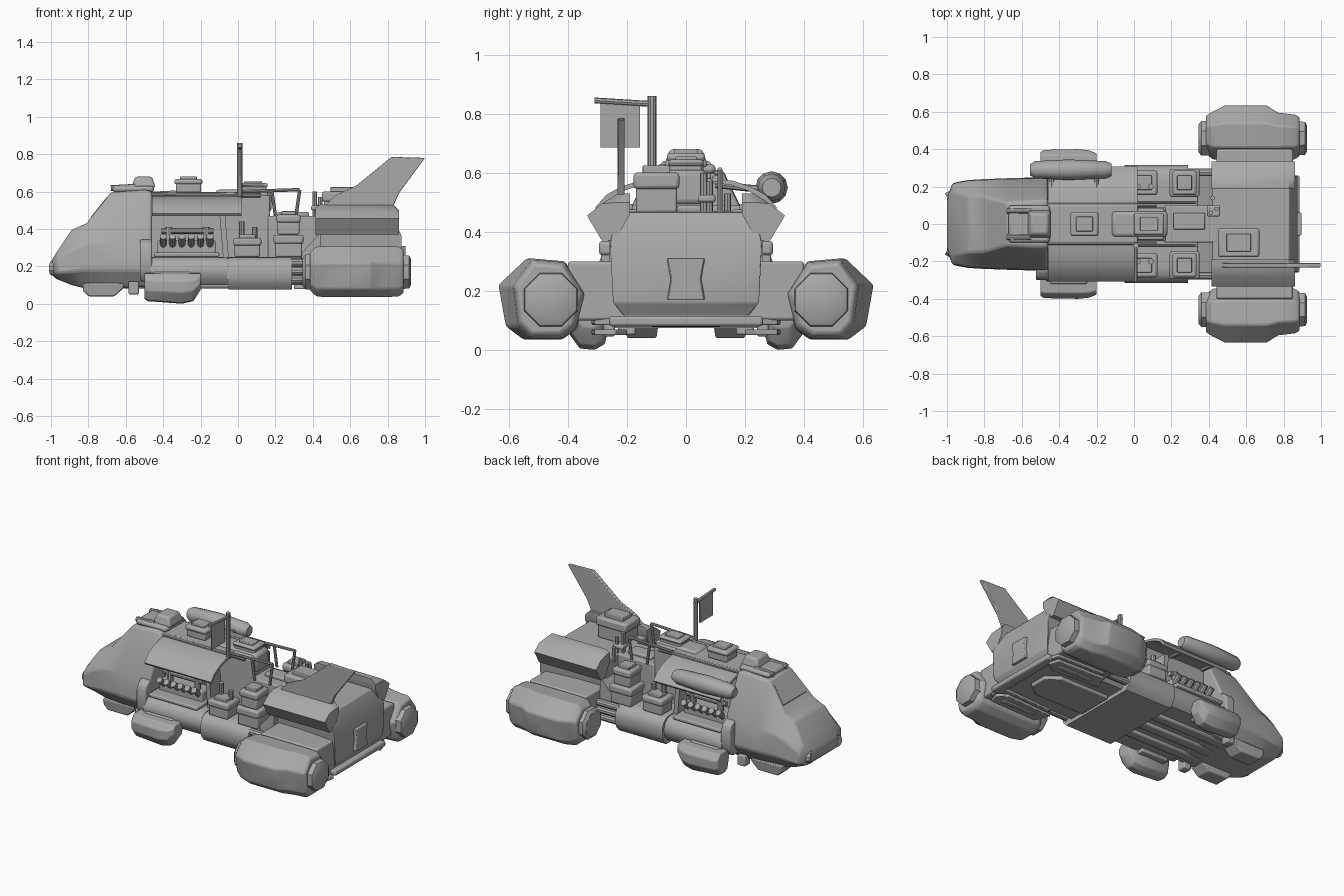
import bpy, bmesh, math
from mathutils import Vector

cube = bpy.data.objects.get("Cube")
if cube:
    bpy.data.objects.remove(cube, do_unlink=True)

grey = bpy.data.materials.new("hull_grey")
grey.use_nodes = True
grey.diffuse_color = (0.4, 0.4, 0.4, 1)
grey.node_tree.nodes["Principled BSDF"].inputs["Base Color"].default_value = (0.4, 0.4, 0.4, 1)


def finish(name, bm, bevel=0.0):
    bmesh.ops.recalc_face_normals(bm, faces=bm.faces)
    mesh = bpy.data.meshes.new(name)
    bm.to_mesh(mesh)
    bm.free()
    ob = bpy.data.objects.new(name, mesh)
    bpy.context.collection.objects.link(ob)
    mesh.materials.append(grey)
    if bevel:
        mod = ob.modifiers.new("bevel", "BEVEL")
        mod.width, mod.segments, mod.limit_method = bevel, 2, "ANGLE"
    bpy.ops.object.select_all(action="DESELECT")
    ob.select_set(True)
    bpy.context.view_layer.objects.active = ob
    bpy.ops.object.shade_smooth_by_angle(angle=math.radians(35))
    return ob


def loft(name, rings, bevel=0.0):
    """Skin a list of equal-length rings of points and cap both ends."""
    bm = bmesh.new()
    vs = [[bm.verts.new(p) for p in r] for r in rings]
    n = len(vs[0])
    for a, b in zip(vs, vs[1:]):
        for i in range(n):
            bm.faces.new((a[i], a[(i + 1) % n], b[(i + 1) % n], b[i]))
    bm.faces.new(vs[0])
    bm.faces.new(vs[-1])
    return finish(name, bm, bevel)


def extrude_x(name, prof, x0, x1, bevel=0.0):
    return loft(name, [[(x, y, z) for y, z in prof] for x in (x0, x1)], bevel)


def both(half):
    """Close a half section (bottom to top) by mirroring it across y."""
    return half + [(-y, z) for y, z in reversed(half)]


def box(name, x0, x1, y0, y1, z0, z1, bevel=0.008):
    return extrude_x(name, [(y0, z0), (y1, z0), (y1, z1), (y0, z1)], x0, x1, bevel)


def tube(name, a, b, r, sides=10):
    a, b = Vector(a), Vector(b)
    bm = bmesh.new()
    bmesh.ops.create_cone(bm, cap_ends=True, segments=sides, radius1=r, radius2=r, depth=(b - a).length)
    rot = (b - a).to_track_quat("Z", "Y").to_matrix().to_4x4()
    bmesh.ops.transform(bm, matrix=rot, verts=bm.verts)
    bmesh.ops.translate(bm, vec=(a + b) / 2, verts=bm.verts)
    return finish(name, bm)


def crate(name, x, y, z, lx, ly, lz):
    """Stacked crate: base, overhanging lid, small handle plate."""
    box(name + "_base", x - lx * .45, x + lx * .45, y - ly * .45, y + ly * .45, z, z + lz * .6)
    box(name + "_lid", x - lx / 2, x + lx / 2, y - ly / 2, y + ly / 2, z + lz * .5, z + lz * .85, .012)
    box(name + "_plate", x - lx * .3, x + lx * .3, y - ly * .3, y + ly * .3, z + lz * .8, z + lz, .004)


# Cockpit: x, bottom z, bottom half width, half width, side low z, side high z, top half width, top z
stations = [
    (-1.0, .16, .09, .14, .17, .21, .11, .225), (-.97, .13, .14, .22, .16, .24, .17, .275),
    (-.89, .10, .15, .235, .17, .29, .15, .395), (-.81, .08, .16, .24, .18, .32, .15, .43),
    (-.68, .08, .18, .245, .18, .33, .115, .595), (-.5, .09, .19, .25, .18, .36, .125, .61),
    (-.46, .10, .19, .25, .18, .36, .125, .60)]
loft("cockpit_hull", [[(s[0], y, z) for y, z in both(
    [(s[2], s[1]), (s[3], s[4]), (s[3] * .98, s[5]), (s[6], s[7])])] for s in stations], .012)

# Windscreen as a thin plate hugging the sloped nose
loft("windscreen", [[(x, y, z + d) for x, y, z in
     ((-.785, -.12, .458), (-.785, .12, .458), (-.70, .095, .565), (-.70, -.095, .565))] for d in (0, .008)])

# Sensor turret on the cabin roof
box("turret_base", -.67, -.45, -.10, .10, .595, .63, .015)
loft("turret_dome", [[(x, y, z) for x, y in ((x0, -w), (x1, -w), (x1, w), (x0, w))]
                     for x0, x1, w, z in ((-.57, -.44, .075, .62), (-.55, -.46, .055, .68))], .012)
for s in (1, -1):
    tube("turret_sensor", (-.68, s * .07, .618), (-.55, s * .07, .625), .016)

# Lower hull with rounded flanks, in two plated lengths
def hull_section(w, b, t):
    return both([(.2, b), (w - .04, b), (w - .012, b + .03), (w, b + .065), (w, t - .06),
                 (w - .015, t - .025), (w - .045, t - .003), (w - .09, t)])
extrude_x("front_flank", hull_section(.305, .10, .25), -.47, -.055)
extrude_x("middle_flank", hull_section(.315, .075, .25), -.05, .29)
extrude_x("rear_core", hull_section(.27, .10, .25), .28, .84)
extrude_x("collar", hull_section(.30, .12, .345), -.525, -.46, .008)

# Belly plate: long tapered octagon under the hull
plate = [(.22, .0), (.30, .07), (.30, .12), (.66, .12), (.74, .06)]
loft("belly_plate", [[(x, y, z) for x, y in plate[1:] + [(x, -y) for x, y in reversed(plate[1:])]] for z in (.078, .11)], .006)
for y in (-.12, 0, .12):
    box("belly_rib", -.62, -.04, y - .035, y + .035, .082, .13, .012)

# Spine, roof and overhanging side panels
box("spine_wall", -.47, .17, -.09, .09, .24, .58)
box("spine_rear", .16, .45, -.10, .10, .24, .47)
box("roof_walkway", -.47, .02, -.10, .10, .57, .598, .006)
box("roof_rear", .02, .16, -.085, .085, .56, .60)
for s in (1, -1):
    # Thin curved awning over the engine bay
    arc = [(.09, .58), (.16, .573), (.22, .553), (.27, .525), (.308, .482)]
    extrude_x("side_awning", [(s * y, z) for y, z in arc + [(y - .01, z - .014) for y, z in reversed(arc)]], -.46, .02)
    tube("roof_rail", (-.46, s * .1, .585), (.12, s * .1, .58), .012)

    # Engine bay with a row of cylinders
    box("engine_block", -.43, -.12, min(s * .1, s * .2), max(s * .1, s * .2), .24, .34)
    for i in range(6):
        x = -.40 + i * .05
        tube("engine_cylinder", (x, s * .17, .30), (x, s * .24, .36), .019, 10)
    tube("engine_pipe", (-.41, s * .17, .39), (-.13, s * .17, .39), .016)
    for x in (-.37, -.17):
        tube("pipe_stub", (x, s * .17, .33), (x, s * .17, .41), .02)
    box("engine_tray", -.45, -.10, s * .2 - .08, s * .2 + .08, .25, .275)
    loft("bulkhead_strut", [[(x + d, s * y, z) for x, d, z in
         ((-.08, 0, .25), (-.08, .03, .25), (-.10, .03, .49), (-.10, 0, .49))] for y in (.08, .2)])

    # Side deck cargo and posts
    crate("small_crate", .05, s * .22, .25, .15, .13, .12)
    crate("large_crate", .27, s * .22, .25, .16, .15, .14)
    crate("upper_crate", .27, s * .22, .37, .13, .13, .125)
    for x, z in ((.02, .44), (.09, .41)):
        tube("deck_post", (x, s * .2, .3), (x, s * .2, z), .016)
    for a, b in (((.02, .60), (.33, .61)), ((.20, .47), (.18, .61)), ((.31, .47), (.33, .61))):
        tube("deck_railing", (a[0], s * .115, a[1]), (b[0], s * .115, b[1]), .009, 8)
    for z in (.13, .175, .22):
        tube("coupling_pipe", (.28, s * .275, z), (.44, s * .275, z), .022)
    loft("wing_root", [[(x, s * y, z) for y, z in ((.05, .2), (.26, .2), (.26, t), (.05, t))]
                       for x, t in ((.34, .27), (.44, .38))])

# Rooftop cargo
crate("front_roof_crate", -.265, 0, .595, .15, .13, .085)
crate("middle_roof_crate", .08, 0, .59, .16, .12, .065)
crate("rear_deck_crate", .56, -.10, .465, .22, .155, .16)
box("roof_cowl", -.12, .18, -.07, .07, .49, .61, .02)
for x, y, h in ((.41, .06, .60), (.44, .08, .57), (.42, .14, .53)):
    tube("antenna_mast", (x, y, .44), (x, y, h), .012, 8)
box("antenna_panel", .39, .46, .04, .10, .50, .525)
box("spine_hatch", .21, .38, -.03, .06, .465, .49)

# Tail body: side profile with a sloped stern, narrowing towards the deck
stern = [(.42, .10, .2), (.84, .10, .2), (.875, .16, .25), (.875, .36, .26), (.83, .465, .235), (.42, .47, .235)]
loft("tail_body", [[(x, s * w, z) for x, z, w in stern] for s in (-1, 1)], .006)
box("tail_crossbeam", .44, .85, -.40, .40, .10, .30, .01)
loft("stern_hatch", [[(x, y, z) for y, z in both([(w, .17), (w * .8, .24), (w, .31)])]
                     for x, w in ((.85, .07), (.895, .06))], .004)
box("stern_lip", .82, .885, -.26, .26, .08, .115, .01)

for s in (1, -1):
    # Upper fairings beside the tail deck
    loft("tail_fairing", [[(x, s * y, z) for y, z in
         ((.19, .46), (.19, t), (.23, t), (.285, .495), (.335, .455), (.285, .37), (.24, .37))]
         for x, t in ((.415, .515), (.44, .53), (.83, .53), (.86, .50))])
    # Rear engine pods: x, outer width scale, inner width scale and height
    pod = [(-.14, .01), (-.11, -.11), (-.06, -.145), (.07, -.145), (.13, -.1), (.155, .04), (.06, .13), (-.07, .12)]
    loft("rear_engine_pod", [[(x, s * (.48 + y * (a if y > 0 else b)), .18 + z * b) for y, z in pod] for x, a, b in
         ((.385, .65, .75), (.42, .78, .97), (.485, 1, 1), (.71, 1, 1), (.77, .75, 1), (.86, .68, .97), (.885, .6, .85))], .008)
    octagon = [(math.cos(math.radians(22.5 + 45 * i)), math.sin(math.radians(22.5 + 45 * i))) for i in range(8)]
    for end, rings in (("intake_cap", ((.41, 1), (.36, 1), (.345, .8))), ("exhaust_cap", ((.86, 1), (.915, .95), (.925, .75)))):
        loft(end, [[(x, s * .458 + .1 * k * c, .17 + .1 * k * d) for c, d in octagon] for x, k in rings])
    # Long flat skids under the tail
    for z in (.05, .085):
        loft("tail_skid", [[(x, s * y, h) for x, y in ((.46, .22), (.80, .20), (.86, .24), (.84, .31), (.50, .32))]
                           for h in (z, z + .02)], .004)
    box("tail_skid_leg", .55, .80, s * .26 - .02, s * .26 + .02, .045, .14)
    # Front pods with an upswept rear
    foot = [(-.07, .10), (-.05, .02), (-.015, 0), (.035, .005), (.075, .06), (.075, .12), (.045, .16), (-.05, .165)]
    loft("front_pod", [[(x, s * (.325 + y * k), .165 - (.165 - z) * h) for y, z in foot]
         for x, k, h in ((-.50, .8, .85), (-.48, .95, .92), (-.30, 1, 1), (-.24, .92, .92), (-.20, .7, .55))], .005)
    box("front_pod_mount", -.45, -.25, s * .27 - .05, s * .27 + .05, .08, .17)
    # Nose skids
    loft("nose_skid", [[(x, s * .15 + y, z) for y, z in ((-.05, b), (.05, b), (.06, .11), (-.06, .11))]
         for x, b in ((-.83, .07), (-.80, .04), (-.66, .04), (-.61, .085))], .006)
    tube("nose_lamp", (-.995, s * .13, .19), (-.93, s * .16, .19), .04, 10)
    box("collar_foot", -.585, -.53, s * .2 - .03, s * .2 + .03, .05, .12)

# Long canister carried on the left awning
ring = [(math.cos(math.pi * i / 6), math.sin(math.pi * i / 6)) for i in range(12)]
loft("side_canister", [[(x, .29 + r * c, .55 + r * d) for c, d in ring] for x, r in
     ((-.555, .03), (-.53, .046), (-.35, .055), (-.15, .046), (-.12, .032))])
for x in (-.44, -.2):
    tube("canister_strut", (x, .1, .56), (x, .29, .54), .012, 8)

# Tail fin
fin = [(.46, .52), (.52, .58), (.63, .63), (.82, .785), (1.0, .78), (.86, .59), (.83, .52)]
loft("tail_fin", [[(x, y, z) for x, z in fin] for y in (-.232, -.208)], .004)

# Flag on its mast
tube("flag_mast", (.01, -.115, .565), (.01, -.115, .86), .015)
tube("flag_boom", (.01, -.31, .845), (.01, -.10, .832), .01, 8)
box("flag", .007, .013, -.29, -.155, .685, .835, 0)
